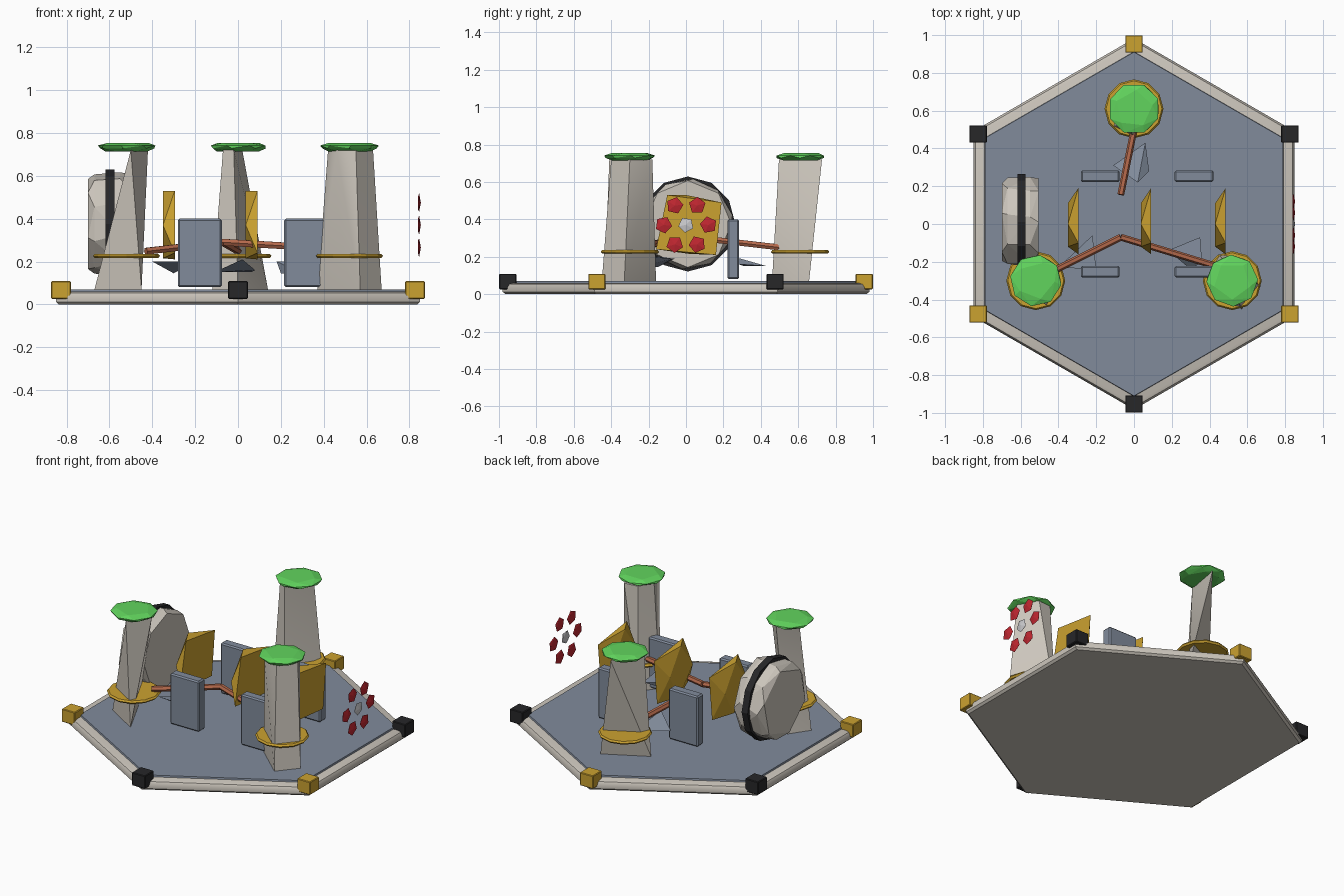
import bpy, bmesh, math
from mathutils import Vector, Matrix

if "Cube" in bpy.data.objects:
    bpy.data.objects.remove(bpy.data.objects["Cube"])


def mat(name, r, g, b):
    m = bpy.data.materials.new(name)
    m.diffuse_color = (r, g, b, 1)
    m.use_nodes = True
    m.node_tree.nodes["Principled BSDF"].inputs["Base Color"].default_value = m.diffuse_color
    return m


BEIGE = mat("warm_grey", 0.60, 0.56, 0.50)
SLATE = mat("slate", 0.22, 0.26, 0.33)
GOLD = mat("gold", 0.60, 0.36, 0.03)
BLACK = mat("black", 0.02, 0.02, 0.022)
GREEN = mat("green", 0.12, 0.66, 0.11)
COPPER = mat("copper", 0.45, 0.14, 0.07)
RED = mat("red", 0.53, 0.02, 0.03)
SILVER = mat("silver", 0.60, 0.60, 0.62)


def finish(bm, name, m, smooth=None):
    bmesh.ops.recalc_face_normals(bm, faces=bm.faces)
    me = bpy.data.meshes.new(name)
    bm.to_mesh(me)
    bm.free()
    me.materials.append(m)
    ob = bpy.data.objects.new(name, me)
    bpy.context.collection.objects.link(ob)
    if smooth:
        bpy.ops.object.select_all(action='DESELECT')
        ob.select_set(True)
        bpy.context.view_layer.objects.active = ob
        bpy.ops.object.shade_smooth_by_angle(angle=math.radians(smooth))
    return ob


def hull(name, pts, m, smooth=None):
    """Faceted solid wrapped around a few points."""
    bm = bmesh.new()
    vs = [bm.verts.new(p) for p in pts]
    res = bmesh.ops.convex_hull(bm, input=vs)
    junk = [g for g in res["geom_interior"] if isinstance(g, bmesh.types.BMVert)]
    if junk:
        bmesh.ops.delete(bm, geom=junk, context='VERTS')
    bmesh.ops.dissolve_limit(bm, angle_limit=0.01, verts=bm.verts, edges=bm.edges)
    return finish(bm, name, m, smooth)


def ring(c, r, n, axis='z', phase=0.0):
    out = []
    for i in range(n):
        a = phase + 2 * math.pi * i / n
        u, v = r * math.cos(a), r * math.sin(a)
        d = Vector((u, v, 0)) if axis == 'z' else Vector((0, u, v))
        out.append(Vector(c) + d)
    return out


def box(name, c, size, m, bevel=0.006):
    bm = bmesh.new()
    bmesh.ops.create_cube(bm, size=1, matrix=Matrix.Translation(c) @ Matrix.Diagonal((*size, 1)))
    bmesh.ops.bevel(bm, geom=bm.edges[:], offset=bevel, segments=1, affect='EDGES')
    return finish(bm, name, m)


# Hexagonal base with rounded rim, and the deck on it
H = math.pi / 6
rim = []
for r, z in ((0.965, 0), (0.98, 0.012), (0.982, 0.035), (0.97, 0.053), (0.95, 0.06)):
    rim += ring((0, 0, z), r, 6, phase=H)
hull("base_rim", rim, BEIGE, 35)
hull("deck", ring((0, 0, 0.05), 0.915, 6, phase=H) + ring((0, 0, 0.07), 0.91, 6, phase=H), SLATE)

# Corner blocks, alternating colours
for i in range(6):
    a = H + i * math.pi / 3
    box("corner_block", (0.953 * math.cos(a), 0.953 * math.sin(a), 0.067),
        (0.092, 0.092, 0.083), BLACK if i % 2 == 0 else GOLD, 0.004)

# Twisted columns: a bottom outline and a top outline each
columns = {
    "back": ((0, 0.61),
             [(0, 0.46), (0.14, 0.658), (-0.12, 0.52)],
             [(-0.02, 0.497), (0.02, 0.727), (-0.07, 0.52)]),
    "left": ((-0.52, -0.30),
             [(-0.67, -0.30), (-0.45, -0.435), (-0.58, -0.17)],
             [(-0.50, -0.41), (-0.42, -0.26), (-0.50, -0.19)]),
    "right": ((0.52, -0.30),
              [(0.37, -0.27), (0.45, -0.16), (0.67, -0.33), (0.57, -0.45)],
              [(0.42, -0.28), (0.47, -0.19), (0.56, -0.18), (0.63, -0.30), (0.55, -0.40), (0.46, -0.39)]),
}
for k, (side, (c, bot, top)) in enumerate(columns.items()):
    hull(side + "_column", [(x, y, 0.068) for x, y in bot] + [(x, y, 0.72) for x, y in top], BEIGE, 40)
    hull(side + "_collar", ring((*c, 0.216), 0.148, 12) + ring((*c, 0.226), 0.156, 12)
         + ring((*c, 0.236), 0.148, 12), GOLD)
    hull(side + "_cap", ring((*c, 0.714), 0.10, 6, phase=k) + ring((*c, 0.728), 0.13, 7, phase=k)
         + ring((*c, 0.741), 0.137, 8, phase=k + 0.4) + ring((*c, 0.754), 0.10, 5, phase=k + 0.2), GREEN)

# Drum lying along x, with its black band
DY, DZ = 0.01, 0.375
hull("drum", ring((-0.70, DY, DZ), 0.215, 6, 'x', 0.3) + ring((-0.67, DY, DZ), 0.235, 9, 'x')
     + ring((-0.55, DY, DZ), 0.243, 10, 'x', 0.2) + ring((-0.505, DY, DZ), 0.232, 8, 'x'), BEIGE)
hull("drum_band", ring((-0.617, DY, DZ), 0.254, 12, 'x') + ring((-0.575, DY, DZ), 0.254, 12, 'x'), BLACK)

# Gold crystal plates along the axis
for x in (-0.35, 0.036, 0.43):
    front = [(-0.10, 0.53), (0.19, 0.49), (0.16, 0.21), (-0.16, 0.24)]
    back = [(0.0, 0.53), (0.11, 0.37), (0.02, 0.215), (-0.12, 0.37)]
    hull("crystal_plate", [(x + 0.055, y, z) for y, z in front] + [(x, y, z) for y, z in back], GOLD)

# Upright side panels
for x in (-0.178, 0.318):
    for s in (-1, 1):
        box("side_panel", (x, 0.253 * s, 0.24), (0.205, 0.062, 0.32), SLATE, 0.008)


# Copper pipes
def pipe(name, a, b, r=0.018):
    a, b = Vector(a), Vector(b)
    q = (b - a).to_track_quat('Z', 'Y')
    hull(name, [e + q @ p for e in (a, b) for p in ring((0, 0, 0), r, 6)], COPPER)


pipe("left_pipe", (-0.07, -0.07, 0.29), (-0.43, -0.25, 0.248))
pipe("right_pipe", (-0.07, -0.07, 0.29), (0.44, -0.225, 0.26))
pipe("back_pipe", (-0.07, 0.155, 0.29), (0.0, 0.50, 0.25))

# Angular braces beneath the pipes
hull("back_brace", [(-0.11, 0.31, 0.15), (0.06, 0.43, 0.15), (0.08, 0.28, 0.16), (0.02, 0.22, 0.21)], SLATE)
hull("left_brace", [(-0.40, -0.23, 0.20), (-0.22, -0.06, 0.19), (-0.20, -0.24, 0.20), (-0.30, -0.15, 0.145)], SLATE)
hull("right_brace", [(0.18, -0.14, 0.20), (0.35, -0.07, 0.19), (0.36, -0.20, 0.20), (0.30, -0.24, 0.145),
                     (0.20, -0.15, 0.145)], SLATE)


# Ring of small studs on the right
def stud(name, y, z, r, m, ph):
    hull(name, ring((0.840, y, z), r * 0.7, 5, 'x', ph) + ring((0.845, y, z), r, 5, 'x', ph + 0.5)
         + [Vector((0.853, y, z))], m)


stud("centre_stud", 0, 0.37, 0.042, SILVER, 0.3)
for i in range(6):
    a = i * math.pi / 3
    stud("red_stud", 0.12 * math.cos(a), 0.37 + 0.12 * math.sin(a), 0.046, RED, a)
